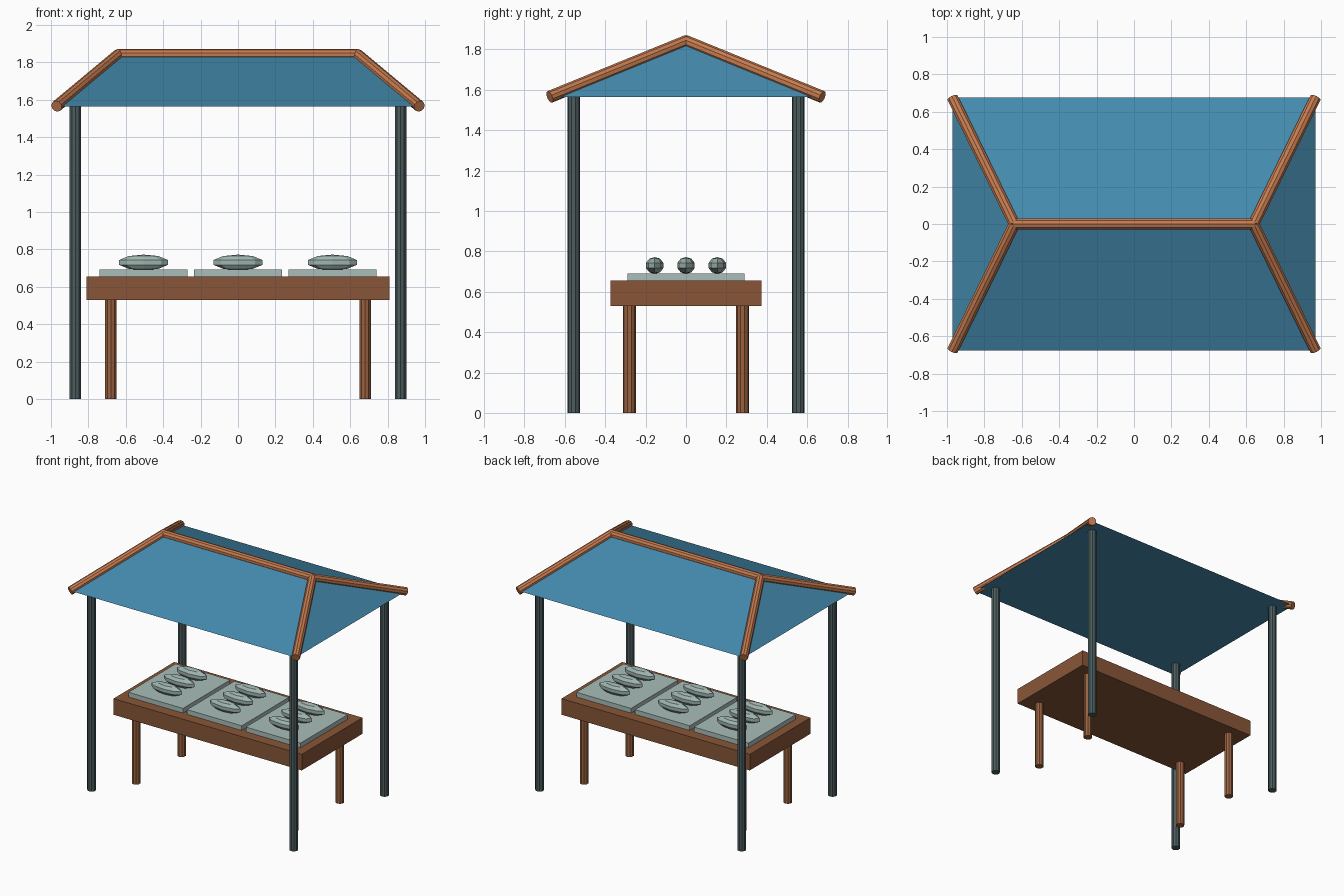
import bpy, bmesh
from mathutils import Vector, Matrix

if "Cube" in bpy.data.objects:
    bpy.data.objects.remove(bpy.data.objects["Cube"], do_unlink=True)


def material(name, rgb):
    """Flat material from 0-255 display values, stored as linear."""
    linear = [(c / 255) ** 2.2 for c in rgb] + [1]
    m = bpy.data.materials.new(name)
    m.use_nodes = True
    m.diffuse_color = linear
    m.node_tree.nodes["Principled BSDF"].inputs["Base Color"].default_value = linear
    return m


canvas = material("blue canvas", (70, 137, 172))
roof_wood = material("light wood", (196, 122, 80))
leg_wood = material("leg wood", (152, 98, 66))
table_wood = material("table wood", (135, 87, 58))
steel = material("dark grey post", (78, 94, 96))
ice = material("pale tray", (167, 188, 184))
scales = material("fish grey", (158, 180, 174))


def finish(name, bm, mat):
    bmesh.ops.recalc_face_normals(bm, faces=bm.faces)
    mesh = bpy.data.meshes.new(name)
    bm.to_mesh(mesh)
    bm.free()
    mesh.materials.append(mat)
    ob = bpy.data.objects.new(name, mesh)
    bpy.context.collection.objects.link(ob)
    return ob


def box(name, centre, size, mat):
    bm = bmesh.new()
    bmesh.ops.create_cube(bm, size=1, matrix=Matrix.Translation(centre) @ Matrix.Diagonal((*size, 1)))
    return finish(name, bm, mat)


def pole(name, start, end, radius, mat, sides=10):
    a, b = Vector(start), Vector(end)
    axis = b - a
    bm = bmesh.new()
    turn = axis.to_track_quat('Z', 'Y').to_matrix().to_4x4()
    bmesh.ops.create_cone(bm, cap_ends=True, segments=sides, radius1=radius, radius2=radius,
                          depth=axis.length, matrix=Matrix.Translation((a + b) / 2) @ turn)
    return finish(name, bm, mat)


def fish(name, centre):
    bm = bmesh.new()
    bmesh.ops.create_uvsphere(bm, u_segments=8, v_segments=5, radius=1,
                              matrix=Matrix.Translation(centre) @ Matrix.Diagonal((0.137, 0.045, 0.042, 1)))
    return finish(name, bm, scales)


# Hipped canvas roof with a closed underside
EAVE_X, EAVE_Y, EAVE_Z = 0.97, 0.675, 1.565
RIDGE_X, RIDGE_Z = 0.64, 1.84
bm = bmesh.new()
eaves = [bm.verts.new((x * EAVE_X, y * EAVE_Y, EAVE_Z))
         for x, y in ((-1, -1), (1, -1), (1, 1), (-1, 1))]
left, right = [bm.verts.new((x, 0, RIDGE_Z)) for x in (RIDGE_X, -RIDGE_X)]
bm.faces.new(eaves)
bm.faces.new((eaves[0], eaves[1], left, right))
bm.faces.new((eaves[2], eaves[3], right, left))
bm.faces.new((eaves[1], eaves[2], left))
bm.faces.new((eaves[3], eaves[0], right))
finish("roof_canvas", bm, canvas)

# Ridge beam, and at each corner a hip beam, a post and a table leg
pole("ridge_beam", (-RIDGE_X - 0.01, 0, RIDGE_Z), (RIDGE_X + 0.01, 0, RIDGE_Z), 0.031, roof_wood)
for sx, side in ((-1, "right"), (1, "left")):
    for sy, end in ((-1, "front"), (1, "back")):
        tag = f"{end}_{side}"
        pole("hip_beam_" + tag, (sx * RIDGE_X, 0, RIDGE_Z),
             (sx * EAVE_X, sy * EAVE_Y, EAVE_Z), 0.031, roof_wood)
        pole("post_" + tag, (sx * 0.87, sy * 0.556, 0), (sx * 0.87, sy * 0.556, 1.57), 0.032, steel)
        pole("table_leg_" + tag, (sx * 0.68, sy * 0.28, 0), (sx * 0.68, sy * 0.28, 0.54), 0.032, leg_wood)

# Table top with three trays, three fish on each
box("table_top", (0, 0, 0.592), (1.62, 0.746, 0.125), table_wood)
for i, x in enumerate((-0.505, 0, 0.505)):
    box(f"tray_{i + 1}", (x, 0, 0.6725), (0.47, 0.58, 0.037), ice)
    for j, y in enumerate((-0.155, 0, 0.155)):
        fish(f"fish_{i + 1}_{j + 1}", (x, y, 0.73))
